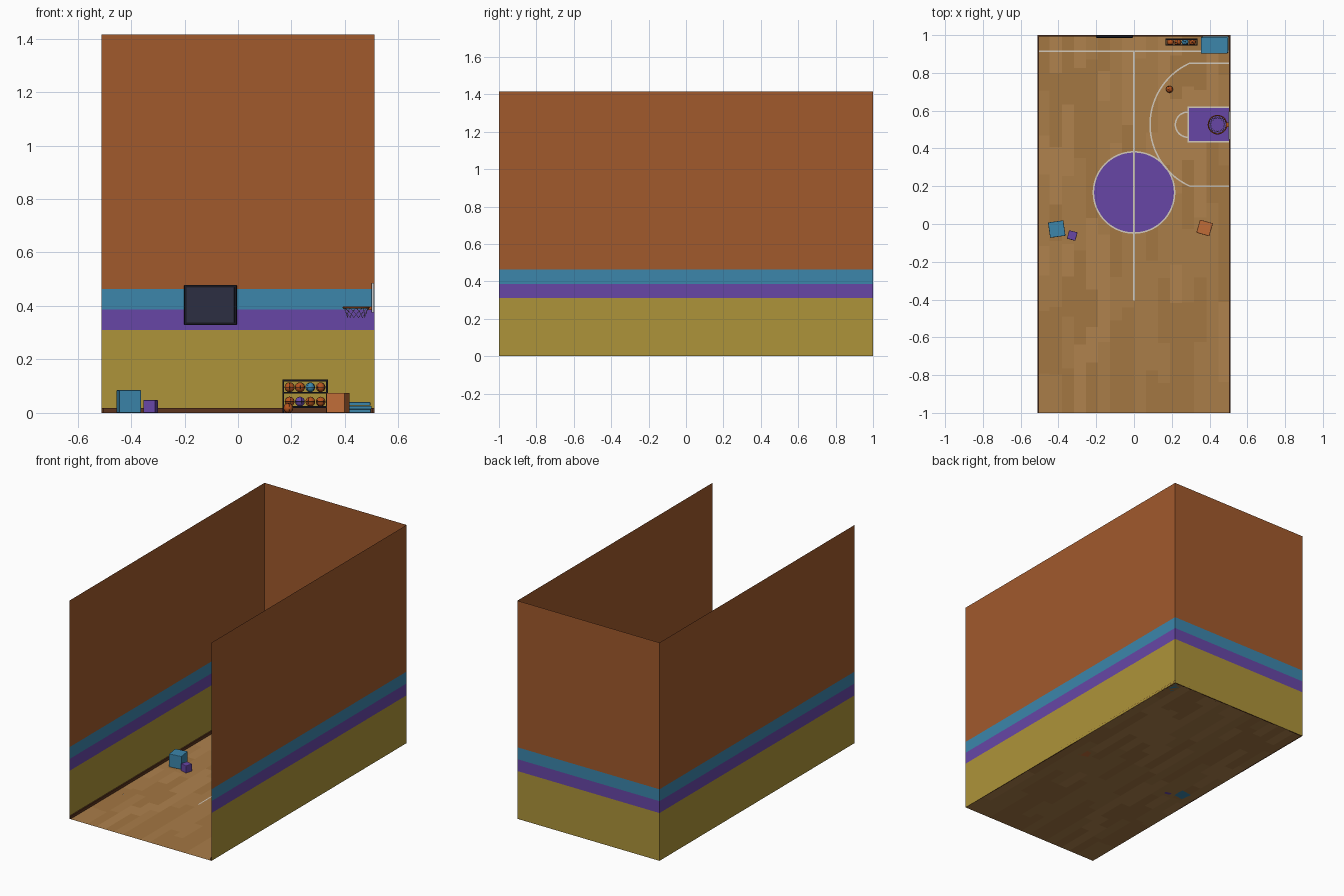
import bpy, bmesh, math, random
from mathutils import Matrix, Vector

if "Cube" in bpy.data.objects:
    bpy.data.objects.remove(bpy.data.objects["Cube"])

random.seed(4)
X, Y, H = 0.51, 1.0, 1.415


def mat(name, r, g, b):
    m = bpy.data.materials.new(name)
    m.diffuse_color = [(c / 255) ** 2.2 for c in (r, g, b)] + [1]
    m.use_nodes = True
    m.node_tree.nodes["Principled BSDF"].inputs["Base Color"].default_value = m.diffuse_color
    return m


ORANGE = mat("wall_orange", 160, 90, 48)
BLUE = mat("blue", 62, 133, 170)
PURPLE = mat("purple", 103, 72, 165)
YELLOW = mat("yellow", 172, 146, 60)
BROWN = mat("brown", 92, 55, 35)
DARK = mat("dark", 28, 28, 36)
PANEL = mat("panel", 48, 50, 68)
CREAM = mat("line_cream", 210, 200, 185)
BALL = mat("ball_orange", 180, 85, 35)
BOXO = mat("box_orange", 190, 108, 58)
WHITE = mat("board_white", 205, 205, 205)
NET = mat("net", 150, 145, 140)
WOOD = [mat("wood_%d" % i, *c) for i, c in
        enumerate([(168, 124, 74), (162, 118, 68), (174, 129, 79)])]


def finish(name, bm, mats, smooth=False):
    me = bpy.data.meshes.new(name)
    bm.to_mesh(me)
    bm.free()
    for m in mats:
        me.materials.append(m)
    if smooth:
        me.polygons.foreach_set("use_smooth", [True] * len(me.polygons))
    ob = bpy.data.objects.new(name, me)
    bpy.context.collection.objects.link(ob)
    return ob


def box(name, lo, hi, m, rot=0, bevel=0):
    bm = bmesh.new()
    lo, hi = Vector(lo), Vector(hi)
    bmesh.ops.create_cube(bm, size=1, matrix=Matrix.Diagonal((*(hi - lo), 1)))
    ob = finish(name, bm, [m])
    ob.location = (lo + hi) / 2
    ob.rotation_euler.z = math.radians(rot)
    if bevel:
        mod = ob.modifiers.new("bevel", "BEVEL")
        mod.width, mod.segments = bevel, 2
    return ob


def quad(bm, pts, idx=0):
    f = bm.faces.new([bm.verts.new(p) for p in pts])
    f.material_index = idx


def arc(cx, cy, r, a0, a1, n=48):
    return [(cx + r * math.cos(math.radians(a0 + (a1 - a0) * i / n)),
             cy + r * math.sin(math.radians(a0 + (a1 - a0) * i / n))) for i in range(n + 1)]


def court_line(name, pts, w=0.008, z=0.002):
    bm = bmesh.new()
    pts = [Vector(p) for p in pts]
    rows = []
    for i, p in enumerate(pts):
        d = (pts[min(i + 1, len(pts) - 1)] - pts[max(i - 1, 0)]).normalized()
        n = Vector((-d.y, d.x)) * w / 2
        rows.append([bm.verts.new((*(p - n), z)), bm.verts.new((*(p + n), z))])
    for a, b in zip(rows, rows[1:]):
        bm.faces.new((a[0], b[0], b[1], a[1]))
    return finish(name, bm, [CREAM])


def court_area(name, pts, m, z=0.001):
    bm = bmesh.new()
    quad(bm, [(x, y, z) for x, y in pts])
    return finish(name, bm, [m])


def torus(name, loc, R, r, m, rot=(0, 0, 0), seg=(32, 8)):
    bpy.ops.mesh.primitive_torus_add(location=loc, rotation=rot, major_radius=R, minor_radius=r,
                                     major_segments=seg[0], minor_segments=seg[1])
    ob = bpy.context.object
    ob.name = name
    ob.data.materials.append(m)
    bpy.ops.object.shade_smooth()
    return ob


# plank floor
bm = bmesh.new()
cols = 16
for c in range(cols):
    x0, x1 = -X + 2 * X * c / cols, -X + 2 * X * (c + 1) / cols
    y = -Y
    while y < Y:
        y1 = y + random.uniform(0.15, 0.4)
        y1 = Y if y1 > Y - 0.1 else y1
        quad(bm, [(x0, y, 0), (x1, y, 0), (x1, y1, 0), (x0, y1, 0)], random.randrange(3))
        y = y1
finish("floor", bm, WOOD)

# banded walls and their skirting
BANDS = [0, 0.31, 0.387, 0.464, H]
for name, a, b in (("left_wall", (-X, -Y), (-X, Y)), ("back_wall", (-X, Y), (X, Y)),
                   ("right_wall", (X, Y), (X, -Y))):
    bm = bmesh.new()
    for i in range(4):
        z0, z1 = BANDS[i], BANDS[i + 1]
        quad(bm, [(*a, z0), (*b, z0), (*b, z1), (*a, z1)][::-1], i)
    finish(name, bm, [YELLOW, PURPLE, BLUE, ORANGE])
box("left_skirting", (-X, -Y, 0), (-X + 0.008, Y, 0.018), BROWN)
box("right_skirting", (X - 0.008, -Y, 0), (X, Y, 0.018), BROWN)
box("back_skirting", (-X + 0.008, Y - 0.008, 0), (X - 0.008, Y, 0.018), BROWN)

# court markings
HX, HY, E = 0.442, 0.526, 0.502
court_area("centre_circle", arc(0, 0.167, 0.217, 0, 360)[:-1], PURPLE)
court_line("centre_circle_line", arc(0, 0.167, 0.215, 0, 360, 64))
court_line("half_line", [(0, -0.405), (0, 0.915)], z=0.0022)
court_line("side_line", [(-E, 0.915), (E, 0.915)])
court_area("key", [(0.286, 0.434), (E, 0.434), (E, 0.619), (0.286, 0.619)], PURPLE)
for y in (0.436, 0.617):
    court_line("key_side_line", [(0.282, y), (E, y)])
court_line("free_throw_line", [(0.286, 0.434), (0.286, 0.619)])
court_line("free_throw_arc", arc(0.286, HY, 0.067, 90, 270, 24))
a = math.degrees(math.acos(-0.146 / 0.357))
court_line("three_point_line", [(E, 0.852)] + arc(HX, HY, 0.357, a, 360 - a) + [(E, 0.2)])

# hoop on the right wall
box("backboard", (0.501, 0.448, 0.375), (0.508, 0.596, 0.486), WHITE)
for y in (0.448, 0.592):
    box("backboard_side_trim", (0.4995, y, 0.375), (0.508, y + 0.004, 0.486), DARK)
for z in (0.375, 0.482):
    box("backboard_end_trim", (0.4995, 0.448, z), (0.508, 0.596, z + 0.004), DARK)
box("hoop_bracket", (0.488, HY - 0.012, 0.385), (0.502, HY + 0.012, 0.398), BALL)
torus("hoop_ring", (HX, HY, 0.394), 0.049, 0.003, BALL)
cu = bpy.data.curves.new("net", "CURVE")
cu.dimensions, cu.bevel_depth, cu.bevel_resolution = "3D", 0.0009, 1
for k in range(12):
    for s in (-1, 1):
        sp = cu.splines.new("POLY")
        sp.points.add(6)
        for i, p in enumerate(sp.points):
            t = i / 6
            r = 0.048 - 0.016 * t ** 0.8
            ang = math.tau * (k + s * t * 1.5) / 12
            p.co = (HX + r * math.cos(ang), HY + r * math.sin(ang), 0.393 - 0.037 * t, 1)
cu.materials.append(NET)
bpy.context.collection.objects.link(bpy.data.objects.new("net", cu))

# scoreboard on the back wall
box("scoreboard_frame", (-0.202, 0.986, 0.328), (-0.004, 0.999, 0.479), DARK, bevel=0.004)
box("scoreboard_panel", (-0.192, 0.984, 0.338), (-0.014, 0.99, 0.469), PANEL, bevel=0.001)


# balls with seams
def ball(name, loc, m, r=0.018):
    bm = bmesh.new()
    bmesh.ops.create_uvsphere(bm, u_segments=24, v_segments=14, radius=r)
    finish(name, bm, [m], True).location = loc
    spin = random.uniform(0, 3)
    for rot in ((0, 0, 0), (math.pi / 2, 0, spin), (math.pi / 2, 0, spin + math.pi / 2)):
        torus(name + "_seam", loc, r, 0.0006, DARK, rot, (24, 4))


# ball rack
RX0, RX1, RY0, RY1 = 0.166, 0.336, 0.945, 0.981
for x in (RX0, RX1 - 0.006):
    for y in (RY0, RY1 - 0.006):
        box("rack_post", (x, y, 0), (x + 0.006, y + 0.006, 0.124), DARK)
    for z in (0.019, 0.073, 0.118):
        box("rack_end_rail", (x, RY0, z), (x + 0.006, RY1, z + 0.006), DARK)
for z in (0.019, 0.073, 0.118):
    for y in (RY0, RY1 - 0.006):
        box("rack_long_rail", (RX0, y, z), (RX1, y + 0.006, z + 0.006), DARK)
ROWS = [(0.042, (BALL, PURPLE, BALL, BALL)), (0.096, (BALL, BALL, BLUE, BALL))]
for z, ms in ROWS:
    for i, m in enumerate(ms):
        ball("rack_ball", (0.193 + 0.0387 * i, 0.963, z), m)
ball("loose_ball", (0.188, 0.713, 0.018), BALL)

# stack of mats in the corner
for i in range(3):
    dx = (0, 0.003, -0.002)[i]
    box("mat", (0.357 + dx, 0.905 + dx, 0.0135 * i), (0.497 + dx, 0.989 + dx, 0.0135 * i + 0.0128),
        BLUE, bevel=0.002)

# soft boxes on the floor
for name, x, y, s, h, rot, m in (("large_box", -0.409, -0.027, 0.082, 0.085, 8, BLUE),
                                 ("small_box", -0.327, -0.061, 0.046, 0.048, -15, PURPLE),
                                 ("side_box", 0.374, -0.021, 0.071, 0.075, -16, BOXO)):
    box(name, (x - s / 2, y - s / 2, 0), (x + s / 2, y + s / 2, h), m, rot, 0.003)
